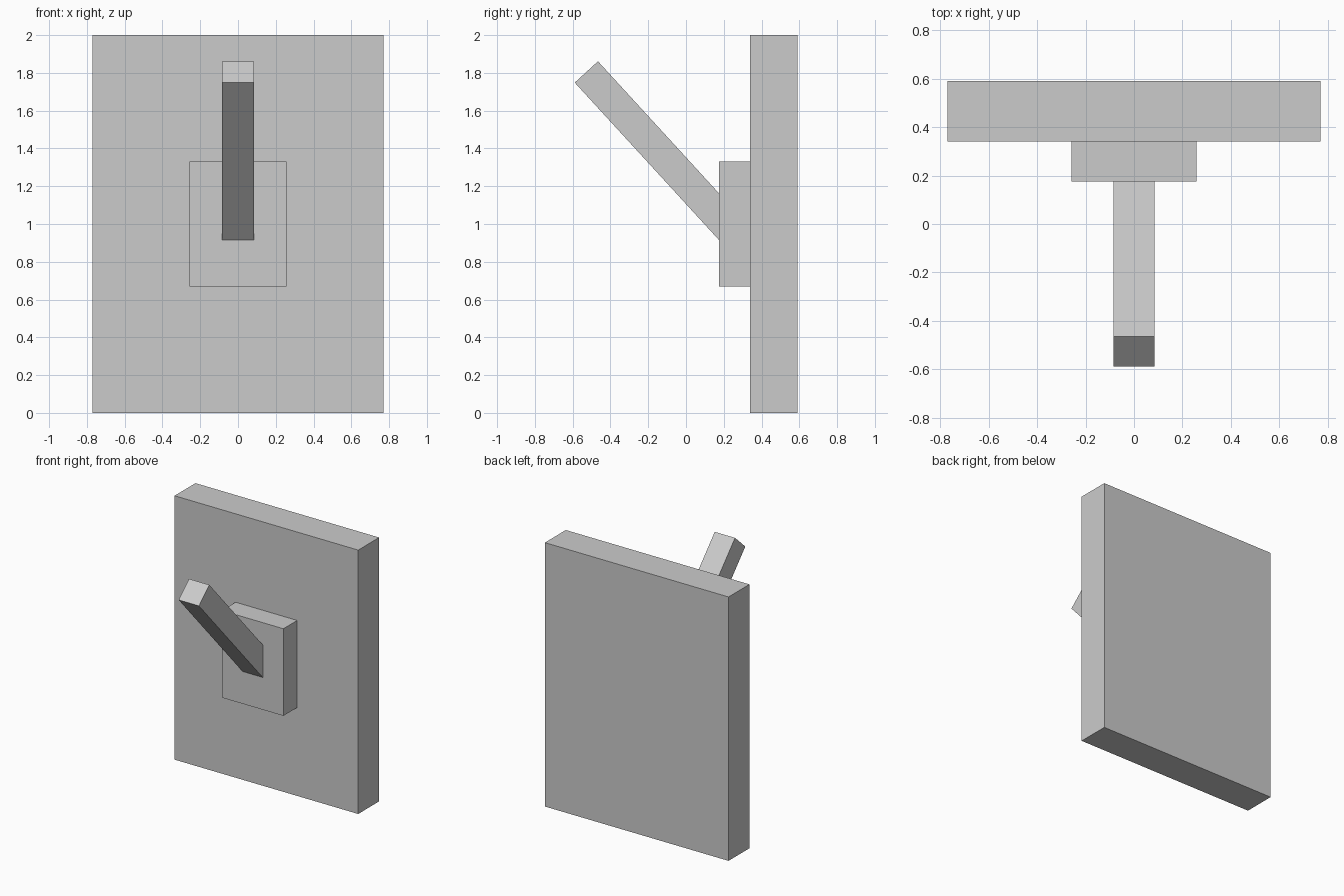
import bpy
import math
from mathutils import Vector, Matrix

cube = bpy.data.objects.get("Cube")
if cube:
    bpy.data.objects.remove(cube, do_unlink=True)

# Single plain grey for every part
grey = bpy.data.materials.new("plain grey")
grey.use_nodes = True
colour = (0.6, 0.6, 0.6, 1)
grey.diffuse_color = colour
grey.node_tree.nodes["Principled BSDF"].inputs["Base Color"].default_value = colour


def box(name, size, centre, tilt=0):
    """Add a flat-shaded box, tilted about the x axis."""
    bpy.ops.mesh.primitive_cube_add(size=1, location=centre, rotation=(tilt, 0, 0))
    part = bpy.context.object
    part.name = name
    part.data.transform(Matrix.Diagonal((*size, 1)))
    part.data.materials.append(grey)
    return part


# Wall plate and the raised block on its front
box("wall_plate", (1.54, 0.25, 2), (0, 0.465, 1))
box("raised_block", (0.516, 0.165, 0.66), (0, 0.2575, 1.0))

# Lever rising forward, with its root buried in the block
tilt = math.radians(42.5)
length = 1.18
tip = Vector((0, -0.5275, 1.805))
axis = Vector((0, -math.sin(tilt), math.cos(tilt)))
box("lever", (0.17, 0.167, length), tip - axis * length / 2, tilt)
